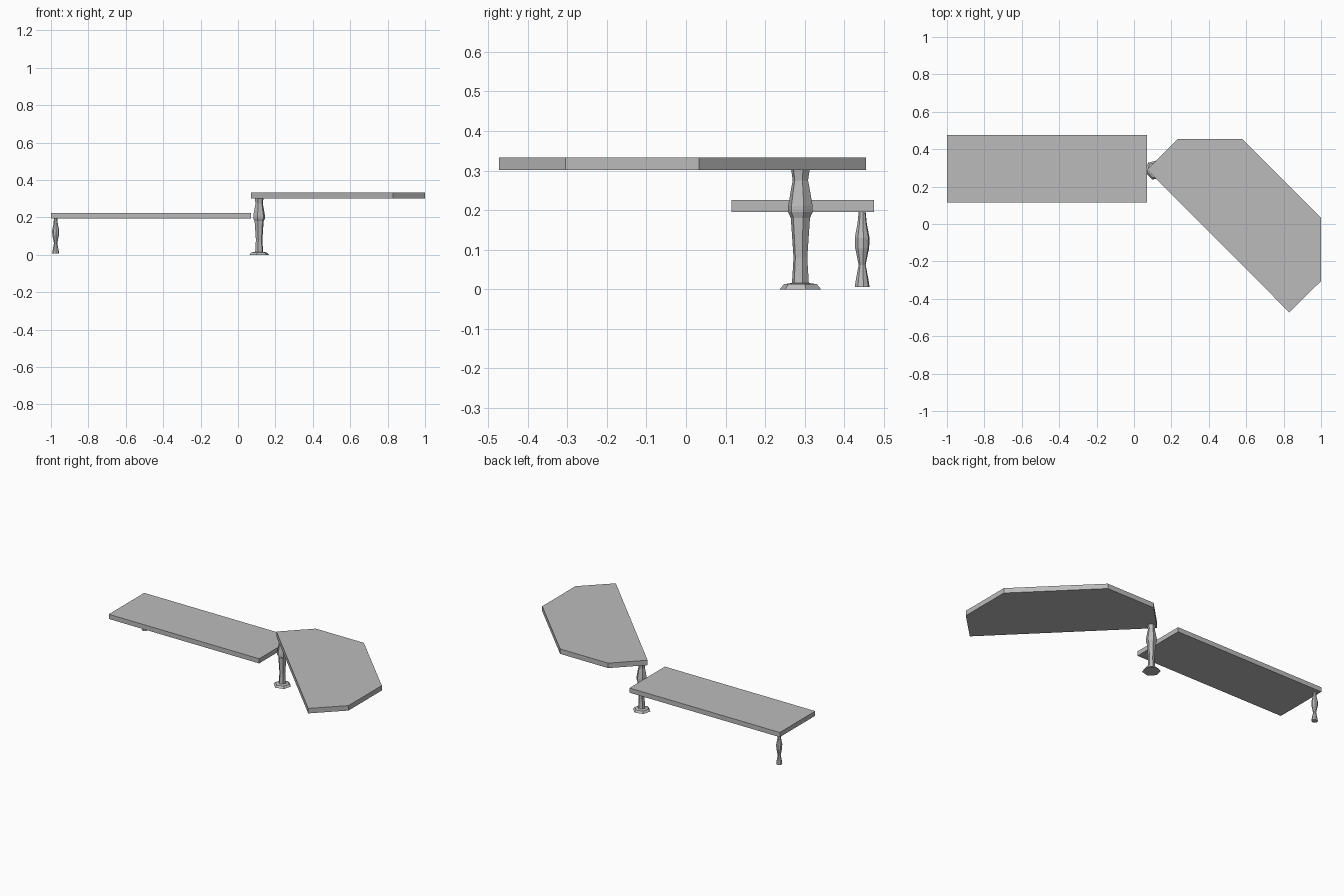
import bpy, bmesh, math

if "Cube" in bpy.data.objects:
    bpy.data.objects.remove(bpy.data.objects["Cube"], do_unlink=True)

grey = bpy.data.materials.new("plain grey")
grey.use_nodes = True
colour = (0.5, 0.5, 0.5, 1)
grey.diffuse_color = colour
grey.node_tree.nodes["Principled BSDF"].inputs["Base Color"].default_value = colour


def finish(name, bm):
    bmesh.ops.recalc_face_normals(bm, faces=bm.faces)
    mesh = bpy.data.meshes.new(name)
    bm.to_mesh(mesh)
    bm.free()
    mesh.materials.append(grey)
    obj = bpy.data.objects.new(name, mesh)
    bpy.context.collection.objects.link(obj)
    return obj


def slab(name, outline, bottom, top):
    """Flat board with the given outline."""
    bm = bmesh.new()
    face = bm.faces.new([bm.verts.new((x, y, bottom)) for x, y in outline])
    moved = bmesh.ops.extrude_face_region(bm, geom=[face])["geom"]
    verts = [v for v in moved if isinstance(v, bmesh.types.BMVert)]
    bmesh.ops.translate(bm, verts=verts, vec=(0, 0, top - bottom))
    return finish(name, bm)


def turned_post(name, centre, profile, sides, turn):
    """Faceted turned post from (radius, height) pairs."""
    bm = bmesh.new()
    rings = []
    for radius, z in profile:
        angles = [turn + math.tau * i / sides for i in range(sides)]
        rings.append([bm.verts.new((centre[0] + radius * math.cos(a),
                                    centre[1] + radius * math.sin(a), z)) for a in angles])
    for low, high in zip(rings, rings[1:]):
        for i in range(sides):
            j = (i + 1) % sides
            bm.faces.new((low[i], low[j], high[j], high[i]))
    bm.faces.new(rings[0])
    bm.faces.new(rings[-1])
    return finish(name, bm)


# Low rectangular board
slab("low_board", [(-1, 0.115), (0.07, 0.115), (0.07, 0.475), (-1, 0.475)], 0.195, 0.225)

# High board with clipped corners, set diagonally
slab("high_board", [(0.07, 0.29), (0.235, 0.455), (0.577, 0.455),
                    (1, 0.033), (1, -0.305), (0.83, -0.472)], 0.301, 0.333)

# Column with a flared foot under the high board
turned_post("column", (0.113, 0.289),
            [(0.054, 0), (0.043, 0.013), (0.022, 0.016), (0.018, 0.08), (0.024, 0.165),
             (0.025, 0.18), (0.032, 0.195), (0.032, 0.21), (0.025, 0.25), (0.020, 0.275),
             (0.024, 0.301)], 6, math.radians(15))

# Small leg at the far corner of the low board
turned_post("corner_leg", (-0.975, 0.445),
            [(0.019, 0.006), (0.016, 0.025), (0.009, 0.062), (0.018, 0.105), (0.019, 0.13),
             (0.012, 0.165), (0.009, 0.195)], 8, math.radians(10))
